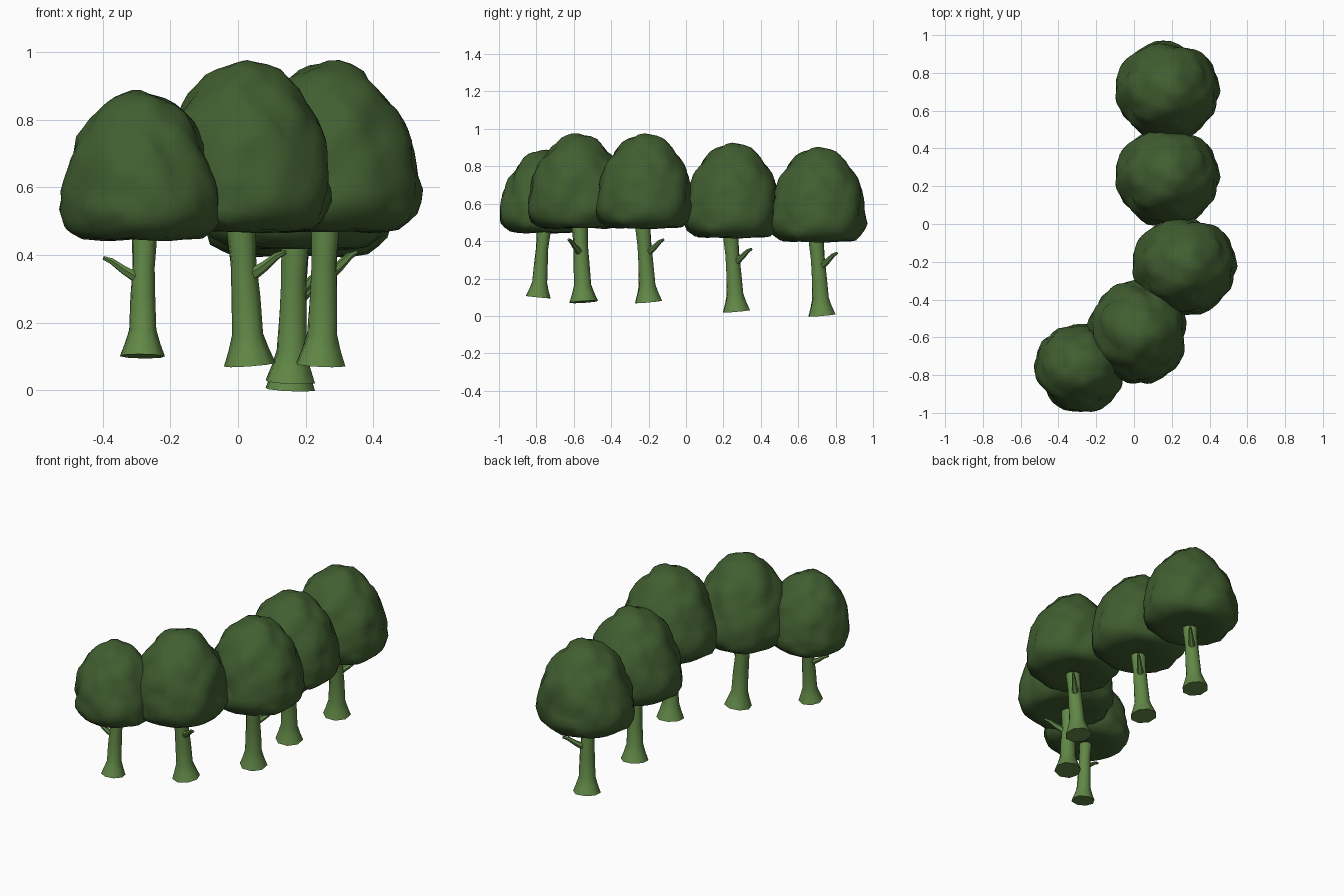
import bpy, bmesh, math, random
from mathutils import Vector, Matrix, noise

if "Cube" in bpy.data.objects:
    bpy.data.objects.remove(bpy.data.objects["Cube"])

def material(name, rgb):
    m = bpy.data.materials.new(name)
    m.diffuse_color = (*rgb, 1)
    m.use_nodes = True
    m.node_tree.nodes["Principled BSDF"].inputs["Base Color"].default_value = m.diffuse_color
    return m

LEAF = material("leaf green", (0.052, 0.112, 0.030))
BARK = material("mossy bark", (0.120, 0.245, 0.062))

def finish(bm, name, mat, angle):
    bmesh.ops.recalc_face_normals(bm, faces=bm.faces)
    me = bpy.data.meshes.new(name)
    bm.to_mesh(me)
    bm.free()
    me.materials.append(mat)
    ob = bpy.data.objects.new(name, me)
    bpy.context.collection.objects.link(ob)
    bpy.context.view_layer.objects.active = ob
    ob.select_set(True)
    bpy.ops.object.shade_smooth_by_angle(angle=math.radians(angle))
    ob.select_set(False)
    return ob

def tube(bm, stations, sides):
    """Skin rings given as (centre, radius) along a path."""
    rings = []
    for i, (c, r) in enumerate(stations):
        a = Vector(stations[max(i - 1, 0)][0])
        b = Vector(stations[min(i + 1, len(stations) - 1)][0])
        q = (b - a).to_track_quat('Z', 'Y')
        rings.append([bm.verts.new(Vector(c) + q @ Vector(
            (r * math.cos(t), r * math.sin(t), 0)))
            for t in (2 * math.pi * k / sides for k in range(sides))])
    for lo, hi in zip(rings, rings[1:]):
        for k in range(sides):
            n = (k + 1) % sides
            bm.faces.new((lo[k], lo[n], hi[n], hi[k]))
    bm.faces.new(rings[0][::-1])
    bm.faces.new(rings[-1])

# canopy outline: (height, radius) from underside to crown
OUTLINE = [(0.405, 0.0), (0.395, 0.12), (0.40, 0.20), (0.44, 0.245), (0.50, 0.262),
           (0.58, 0.252), (0.66, 0.232), (0.74, 0.198), (0.81, 0.152),
           (0.865, 0.10), (0.892, 0.045), (0.897, 0.0)]

def outline_at(t):
    """Point on the outline at a fraction of its length."""
    pts = [Vector(p) for p in OUTLINE]
    lens = [(b - a).length for a, b in zip(pts, pts[1:])]
    d = t * sum(lens)
    for a, b, l in zip(pts, pts[1:], lens):
        if d <= l:
            return a.lerp(b, d / l)
        d -= l
    return pts[-1]

def make_canopy(name):
    random.seed(4)
    # leaf clumps: overlapping rounded lobes with creases between them
    clumps = []
    for i in range(46):
        z = 1 - 2 * (i + 0.5) / 46
        a = i * 2.39996 + random.uniform(-0.35, 0.35)
        s = math.sqrt(1 - z * z)
        clumps.append((Vector((s * math.cos(a), s * math.sin(a), z)),
                       random.uniform(0.75, 1.2)))
    bm = bmesh.new()
    bmesh.ops.create_icosphere(bm, subdivisions=4, radius=1)
    for v in bm.verts:
        d = v.co.normalized()
        z, r = outline_at(1 - math.acos(max(-1, min(1, d.z))) / math.pi)
        flat = Vector((d.x, d.y, 0))
        if flat.length > 1e-6:
            flat.normalize()
        p = Vector((flat.x * r * 1.04, flat.y * r, z))
        w = d + 0.12 * noise.noise_vector(d * 2.5)
        bump = max(k - ((w - c).length / 0.42) ** 2 for c, k in clumps)
        bump = 0.024 * max(-0.2, bump) - 0.013
        bump += 0.010 * noise.noise(d * 4.5)
        n = Vector((flat.x * r, flat.y * r, (z - 0.58) * 0.8)).normalized()
        if d.z < -0.6:
            bump *= 0.5
        v.co = p + n * bump + Vector((0.022, -0.022, 0))
    return finish(bm, name, LEAF, 50)

def make_trunk(name):
    bm = bmesh.new()
    # flared, gently leaning stem
    tube(bm, [((0, 0, 0), 0.077), ((0.002, -0.004, 0.045), 0.060),
              ((0.004, -0.008, 0.09), 0.046), ((0.008, -0.014, 0.20), 0.043),
              ((0.010, -0.022, 0.30), 0.039), ((0.013, -0.030, 0.385), 0.043),
              ((0.014, -0.032, 0.46), 0.045)], 8)
    # short side twig
    tube(bm, [((0.018, -0.006, 0.262), 0.021), ((0.055, 0.031, 0.292), 0.015),
              ((0.085, 0.060, 0.322), 0.011), ((0.105, 0.080, 0.333), 0.007)], 6)
    return finish(bm, name, BARK, 50)

# trees down the slope: x, y, z, turn, size
TREES = [(0.155, 0.727, 0.003, 0, 1.0), (0.155, 0.27, 0.025, 0, 1.0),
         (0.245, -0.20, 0.075, 0, 1.0), (0.035, -0.547, 0.075, -75, 1.0),
         (-0.283, -0.79, 0.10, 145, 0.875)]
canopy, trunk = make_canopy("canopy_1"), make_trunk("trunk_1")
for i, (x, y, z, turn, size) in enumerate(TREES):
    m = (Matrix.Translation((x, y, z)) @ Matrix.Rotation(math.radians(turn), 4, 'Z')
         @ Matrix.Scale(size, 4))
    for src, part in ((canopy, "canopy"), (trunk, "trunk")):
        ob = src
        if i:
            ob = bpy.data.objects.new(f"{part}_{i + 1}", src.data)
            bpy.context.collection.objects.link(ob)
        ob.matrix_world = m
